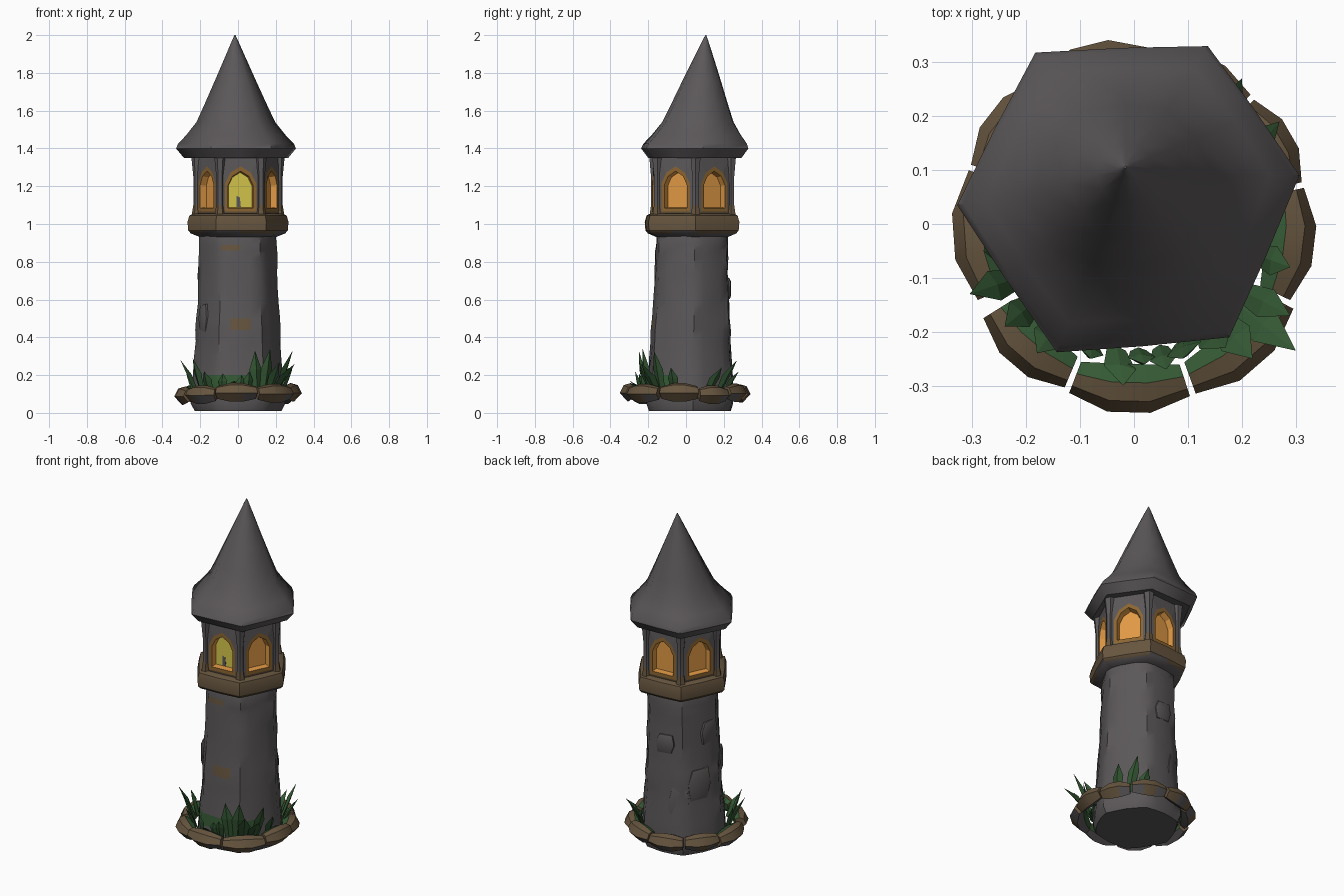
import bpy, bmesh, math, random
from mathutils import Vector

if "Cube" in bpy.data.objects:
    bpy.data.objects.remove(bpy.data.objects["Cube"])

random.seed(4)
COLOURS = {
    "grey_stone": (0.105, 0.096, 0.099), "brown_stone": (0.135, 0.092, 0.05),
    "moss_green": (0.035, 0.10, 0.035), "amber_frame": (0.26, 0.13, 0.03),
    "orange_glow": (0.75, 0.32, 0.06), "yellow_glow": (0.66, 0.56, 0.07)}
NAMES = list(COLOURS)
GREY, BROWN, GREEN, FRAME, ORANGE, YELLOW = range(6)
mats = []
for n, c in COLOURS.items():
    m = bpy.data.materials.new(n)
    m.diffuse_color = (*c, 1)
    m.use_nodes = True
    m.node_tree.nodes["Principled BSDF"].inputs["Base Color"].default_value = m.diffuse_color
    mats.append(m)


def make(name, bm, smooth=None):
    """Turn a bmesh into a named object with the shared palette."""
    bmesh.ops.recalc_face_normals(bm, faces=bm.faces)
    me = bpy.data.meshes.new(name)
    bm.to_mesh(me)
    bm.free()
    for m in mats:
        me.materials.append(m)
    ob = bpy.data.objects.new(name, me)
    bpy.context.collection.objects.link(ob)
    if smooth:
        bpy.ops.object.select_all(action='DESELECT')
        ob.select_set(True)
        bpy.context.view_layer.objects.active = ob
        bpy.ops.object.shade_smooth_by_angle(angle=math.radians(smooth))
    return ob


def loft(bm, rings, caps=True):
    """Skin closed rings of points in order."""
    vs = [[bm.verts.new(p) for p in r] for r in rings]
    n = len(vs[0])
    for a, b in zip(vs, vs[1:]):
        for i in range(n):
            j = (i + 1) % n
            bm.faces.new((a[i], a[j], b[j], b[i]))
    if caps:
        bm.faces.new(vs[0][::-1])
        bm.faces.new(vs[-1])


def hex_ring(r, z, cy=0.03, n=6, rounding=0.0, sy=1.0, jit=0.0):
    """Hexagonal outline, optionally rounded, turned slightly."""
    pts = []
    for i in range(n):
        a = 2 * math.pi * i / n
        k = math.cos(math.pi / 6) / math.cos(a % (math.pi / 3) - math.pi / 6)
        rr = r * (k + (1 - k) * rounding) + random.uniform(-jit, jit)
        t = a + math.radians(4)
        pts.append(Vector((rr * math.cos(t), cy + sy * rr * math.sin(t), z)))
    return pts


# Tower shaft: rounded hexagon, flared foot, slightly uneven masonry
bm = bmesh.new()
prof = [(0.01, .232), (.05, .248), (.13, .246), (.2, .24), (.3, .232), (.38, .226), (.44, .226),
        (.5, .22), (.58, .216), (.66, .213), (.74, .209), (.82, .208), (.86, .206), (.89, .206),
        (.94, .204), (.98, .19)]
loft(bm, [hex_ring(r, z, .02 + .012 * z, 24, .45, 1, .0035) for z, r in prof])
patches = [(-.03, -.17, .875, .06, .02), (.02, -.17, .47, .035, .04), (-.17, .08, .45, .04, .05),
           (-.04, -.17, .7, .025, .04)]
for f in bm.faces:
    c = f.calc_center_median()
    if any(math.hypot(c.x - x, c.y - y) < w and abs(c.z - z) < h for x, y, z, w, h in patches):
        f.material_index = BROWN
    if .13 < c.z < .2 and c.y < -.1:
        f.material_index = GREEN
make("tower_shaft", bm, 40)

# Raised wall stones on the shaft
for i, (deg, z, w, h) in enumerate([(150, .42, .07, .2), (118, .3, .06, .26), (170, .72, .06, .14),
                                    (205, .5, .05, .16), (95, .66, .06, .12)]):
    bm = bmesh.new()
    a = math.radians(deg)
    o, t = Vector((math.cos(a), math.sin(a), 0)), Vector((-math.sin(a), math.cos(a), 0))
    R = .205 - .02 * (z - .5)
    rings = []
    for d, s in ((-.03, 1), (.002, .95), (.009, .7)):
        base = o * (R + d) + Vector((0, .025, z))
        rings.append([base + t * w * s * u + Vector((0, 0, h * s * v / 2))
                      for u, v in ((-.8, -1), (.7, -.9), (1, 0), (.8, 1), (-.6, .9), (-1, .1))])
    loft(bm, rings)
    make(f"wall_stone_{i + 1}", bm, 40)

# Balcony slab
bm = bmesh.new()
loft(bm, [hex_ring(r, z, .032, 12, .15, 1.04) for z, r in
          [(.93, .2), (.95, .25), (.965, .264), (1.01, .268), (1.045, .258), (1.055, .235), (1.05, .19)]])
for f in bm.faces:
    c = f.calc_center_median()
    low = .95 < c.z < .98 and random.random() < .35
    f.material_index = GREY if c.z < .95 or low else BROWN
make("balcony", bm, 35)

# Lantern room: six walls, each with a framed, recessed pointed window
bm = bmesh.new()
lo, hi = hex_ring(.222, 1.04, .035, sy=1.04), hex_ring(.222, 1.37, .035, sy=1.04)
outer = [(-1, 0), (1, 0), (1, .55), (1, 1), (0, 1), (-1, 1), (-1, .55)]
arch = [(-1, 0), (1, 0), (1, .62), (.66, .86), (0, 1), (-.66, .86), (-1, .62)]
for k in range(6):
    a, b = lo[k], lo[(k + 1) % 6]
    mid, half = (a + b) / 2, (b - a) / 2
    u = half.normalized()
    inward = Vector((-u.y, u.x, 0))

    def loop(shape, w, z0, h, depth):
        return [bm.verts.new(mid + u * (p * w) + inward * depth + Vector((0, 0, z0 - 1.04 + q * h)))
                for p, q in shape]
    loops = [loop(outer, half.length, 1.04, .33, 0), loop(arch, .083, 1.065, .24, -.006),
             loop(arch, .066, 1.085, .195, -.006), loop(arch, .062, 1.088, .185, .03)]
    for (l1, l2), m in zip(zip(loops, loops[1:]), (GREY, FRAME, ORANGE)):
        for i in range(7):
            j = (i + 1) % 7
            f = bm.faces.new((l1[i], l1[j], l2[j], l2[i]))
            f.material_index = BROWN if m == GREY and i == 0 else m
    bm.faces.new(loops[-1]).material_index = YELLOW if k == 4 else ORANGE
bm.faces.new([bm.verts.new(p) for p in hi])
bmesh.ops.remove_doubles(bm, verts=bm.verts, dist=.0005)
make("lantern_room", bm)

# Corner pillars between the windows
bm = bmesh.new()
for p in hex_ring(.217, 0, .035, sy=1.04):
    loft(bm, [[p + Vector((r * math.cos(t * math.pi / 3), r * math.sin(t * math.pi / 3), z))
               for t in range(6)] for z, r in ((1.04, .03), (1.1, .02), (1.25, .02), (1.37, .032))])
for f in bm.faces:
    f.material_index = BROWN if f.calc_center_median().z < 1.09 else GREY
make("corner_pillars", bm, 40)

# Small dark stone on the sill of the front window
bm = bmesh.new()
loft(bm, [[Vector((x, y, z)) for x, z in ((-.04, 1.09), (.015, 1.09), (.01, 1.14), (-.01, 1.15), (-.03, 1.13))]
          for y in (-.136, -.128)])
make("sill_stone", bm)

# Roof: uneven hexagonal eaves sweeping up to an off-centre tip
eave = [Vector(p) for p in ((.31, .09), (.14, .33), (-.18, .318), (-.325, .035), (-.14, -.238), (.18, -.21))]
bm = bmesh.new()
rings = []
for z, s, bulge in [(1.36, .62, 0), (1.35, .87, 0), (1.4, 1, .01), (1.425, .965, .015), (1.47, .83, .03),
                    (1.54, .655, .05), (1.64, .51, .06), (1.75, .355, .08), (1.88, .175, .1),
                    (1.975, .045, .1), (2.0, .008, 0)]:
    t = max(0, (z - 1.4) / .6)
    c = Vector((-.008 - .008 * t, .052 + .053 * t))
    ring = []
    for i in range(6):
        p, q = eave[i], eave[(i + 1) % 6]
        cen = Vector((-.005, .052))
        for v in (p - cen, ((p + q) / 2 - cen) * (1 + bulge)):
            ring.append((c.x + v.x * s, c.y + v.y * s, z))
    rings.append(ring)
loft(bm, rings)
make("roof", bm, 50)

# Ring of mossy boulders around the foot
spans = [(-26, 12), (14, 46), (48, 84), (86, 122), (124, 160), (162, 206), (212, 247), (249, 288), (290, 332)]
section = [(.298, .055), (.338, .098), (.318, .138), (.285, .148), (.252, .132), (.262, .08)]
for n, (a0, a1) in enumerate(spans):
    bm = bmesh.new()
    dr, dz = random.uniform(-.006, .012), random.uniform(-.012, .008)
    rings = []
    for i in range(4):
        t = math.radians(a0 + (a1 - a0) * i / 3)
        s = .72 if i in (0, 3) else 1.05
        rings.append([((.29 + (r - .29) * s + dr) * math.cos(t), (.29 + (r - .29) * s + dr) * math.sin(t),
                       .1 + (z - .1) * s + dz) for r, z in section])
    loft(bm, rings)
    bmesh.ops.recalc_face_normals(bm, faces=bm.faces)
    for f in bm.faces:
        c = f.calc_center_median()
        r = math.hypot(c.x, c.y)
        f.material_index = GREEN if r < .283 + dr else BROWN
        if f.normal.z < -.3 and (r < .3 or random.random() < .45):
            f.material_index = GREY
    make(f"base_boulder_{n + 1}", bm, 30)


def leaf(bm, base, tip, w):
    """Folded pointed blade from base to tip."""
    base, tip = Vector(base), Vector(tip)
    out = Vector((base.x, base.y, 0)).normalized()
    side = Vector((-out.y, out.x, 0))
    mid = base.lerp(tip, .5) + Vector((0, 0, .015))
    b = [base - side * w * .6, base + out * .012, base + side * w * .6, base - out * .006]
    m = [mid - side * w, mid + out * .014, mid + side * w, mid - out * .006]
    b, m = ([bm.verts.new(p) for p in q] for q in (b, m))
    t = bm.verts.new(tip)
    for i in range(4):
        j = (i + 1) % 4
        bm.faces.new((b[i], b[j], m[j], m[i]))
        bm.faces.new((m[i], m[j], t))
    bm.faces.new(b)


# Leaf tufts: (base angle, tip x, tip y, tip z, half width)
tufts = {
    "front_right_leaves": [(-66, .09, -.25, .33, .035), (-56, .17, -.23, .34, .035), (-48, .22, -.25, .27, .035),
                           (-38, .3, -.235, .26, .035), (-32, .29, -.17, .33, .03), (-14, .29, -.08, .24, .028),
                           (-78, .06, -.27, .22, .025)],
    "left_leaves": [(205, -.305, -.13, .28, .03), (218, -.24, -.19, .29, .03), (232, -.18, -.24, .22, .03),
                    (193, -.28, -.05, .24, .025)],
    "back_right_leaves": [(28, .27, .19, .24, .03), (44, .2, .27, .28, .03), (58, .13, .28, .22, .028)],
    "front_leaves": [(262, -.02, -.3, .17, .03), (250, -.08, -.25, .21, .025), (272, .02, -.26, .2, .025)]}
for name, blades in tufts.items():
    bm = bmesh.new()
    for d, x, y, z, w in blades:
        a = math.radians(d)
        leaf(bm, (.235 * math.cos(a), .235 * math.sin(a), .1), (x, y, z), w)
    for f in bm.faces:
        f.material_index = GREEN
    make(name, bm)
